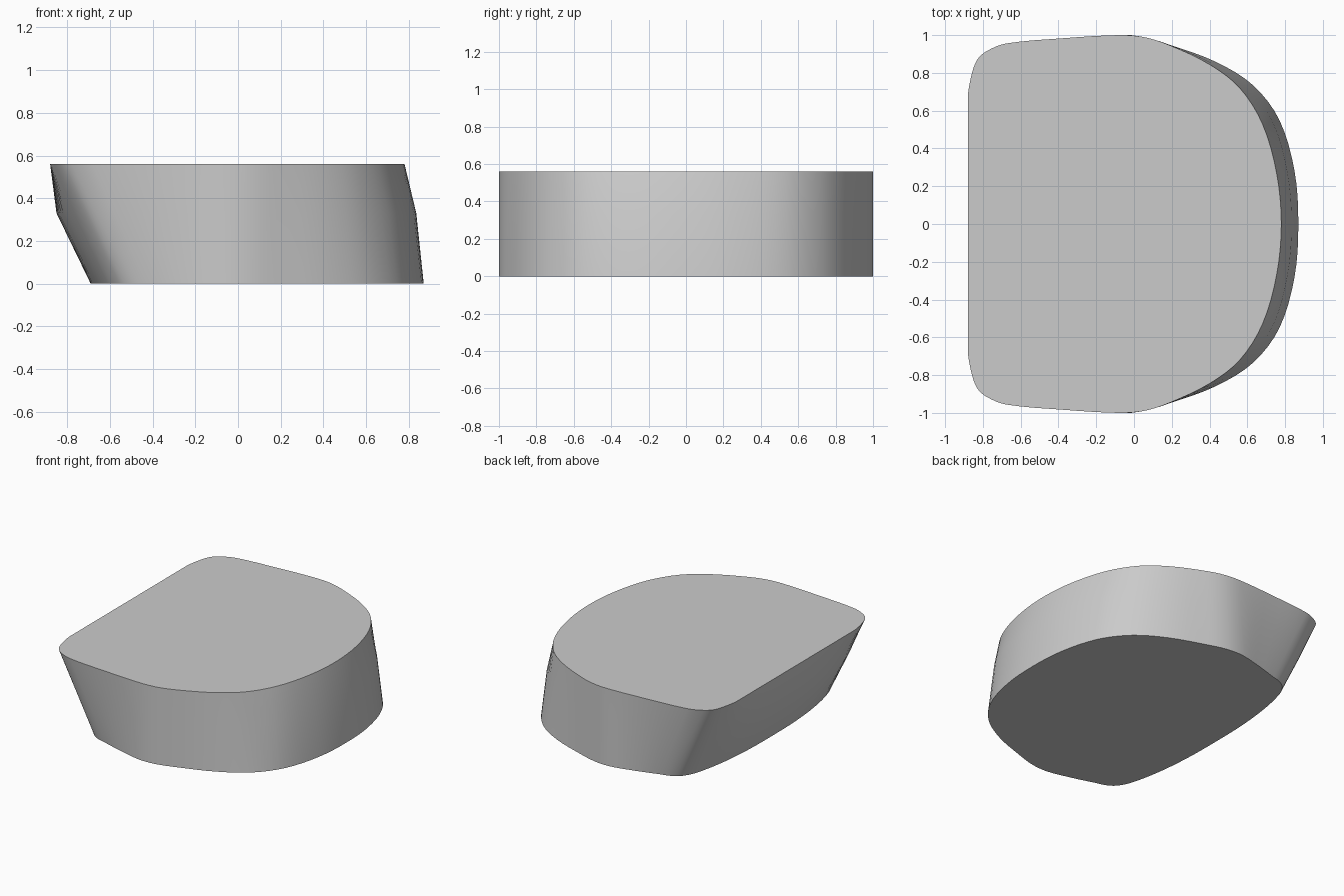
import bpy, bmesh
from mathutils import Vector

if "Cube" in bpy.data.objects:
    bpy.data.objects.remove(bpy.data.objects["Cube"])

# Half outlines (y >= 0), running from the flat left side round to the right
TOP = [(-.88, 0), (-.88, .35), (-.88, .67), (-.86, .79), (-.83, .87), (-.78, .915), (-.68, .955),
       (-.38, .983), (-.08, 1), (.05, .99), (.18, .95), (.40, .845), (.56, .72), (.68, .53), (.755, .27), (.78, 0)]
BOTTOM = [(-.69, 0), (-.685, .27), (-.66, .53), (-.61, .76), (-.56, .85), (-.50, .89), (-.43, .91),
          (-.28, .955), (-.08, 1), (.05, .99), (.18, .952), (.43, .86), (.63, .735), (.77, .55), (.85, .28), (.87, 0)]
H, MID_Z = .56, .33
BULGE = [.048, .046, .03, .01]


def full(half):
    """Mirror a half outline into a closed loop."""
    return [Vector(p) for p in half] + [Vector((x, -y)) for x, y in half[-2:0:-1]]


def smooth(points, steps=4):
    """Resample a closed loop with a Catmull-Rom curve."""
    out, n = [], len(points)
    for i in range(n):
        a, b, c, d = (points[(i + k) % n] for k in (-1, 0, 1, 2))
        # limit tangents on uneven spacing
        l0, l1, l2 = (b - a).length, (c - b).length, (d - c).length
        t1 = (c - a) / (l0 + l1) * l1
        t2 = (d - b) / (l1 + l2) * l1
        for s in range(steps):
            t = s / steps
            out.append(b * (2*t**3 - 3*t*t + 1) + t1 * (t**3 - 2*t*t + t)
                       + c * (3*t*t - 2*t**3) + t2 * (t**3 - t*t))
    for p in out:
        p.x = max(-.88, p.x)
        p.y = max(-1, min(1, p.y))
    return out


# Middle outline: straight blend, pushed outward on the left wall
f = MID_Z / H
middle = []
for i, (b, t) in enumerate(zip(BOTTOM, TOP)):
    push = BULGE[i] if i < len(BULGE) else (.018 if i > 12 else 0)
    sign = -1 if i < 8 else 1
    middle.append((b[0] * (1 - f) + t[0] * f + sign * push, b[1] * (1 - f) + t[1] * f))

# Loft the three outlines into a solid
bm = bmesh.new()
rings = [[bm.verts.new((p.x, p.y, z)) for p in smooth(full(half))]
         for half, z in ((BOTTOM, 0), (middle, MID_Z), (TOP, H))]
for lo, hi in zip(rings, rings[1:]):
    n = len(lo)
    for i in range(n):
        j = (i + 1) % n
        bm.faces.new((lo[i], lo[j], hi[j], hi[i]))
bm.faces.new(rings[0])
bm.faces.new(rings[-1])
bmesh.ops.recalc_face_normals(bm, faces=bm.faces)
mesh = bpy.data.meshes.new("rounded_block")
bm.to_mesh(mesh)
bm.free()
block = bpy.data.objects.new("rounded_block", mesh)
bpy.context.collection.objects.link(block)
bpy.context.view_layer.objects.active = block
block.select_set(True)
bpy.ops.object.shade_smooth_by_angle()
